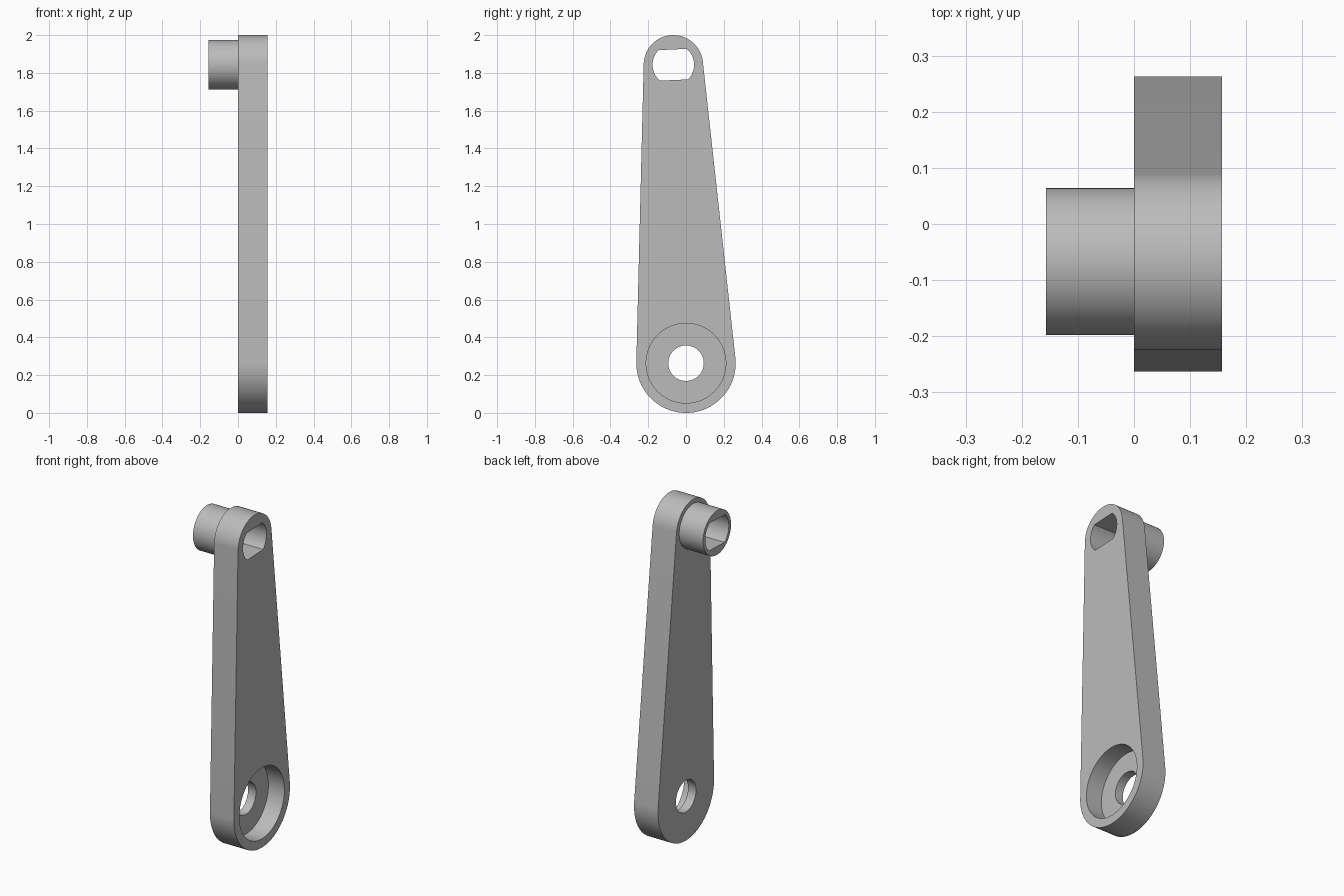
import bpy, bmesh, math
from mathutils import Vector

if "Cube" in bpy.data.objects:
    bpy.data.objects.remove(bpy.data.objects["Cube"], do_unlink=True)

THICK = 0.157
PIVOT, PIVOT_R = Vector((0, 0.263)), 0.263      # lower end, in (y, z)
TIP, TIP_R = Vector((-0.067, 1.843)), 0.157     # upper end
axis = TIP - PIVOT
LEAN = math.atan2(axis.y, axis.x)

grey = bpy.data.materials.new("plain grey")
grey.use_nodes = True
colour = (0.5, 0.5, 0.5, 1)
grey.diffuse_color = colour
grey.node_tree.nodes["Principled BSDF"].inputs["Base Color"].default_value = colour


def arc(centre, radius, start, end, steps):
    """Points along an arc, in (y, z)."""
    angles = [start + (end - start) * i / steps for i in range(steps + 1)]
    return [centre + radius * Vector((math.cos(a), math.sin(a))) for a in angles]


def circle(centre, radius, steps=96):
    return arc(centre, radius, 0, math.tau, steps)[:-1]


def extrude(name, outline, x0, x1):
    """Solid with a (y, z) outline running from x0 to x1."""
    bm = bmesh.new()
    base = bm.faces.new([bm.verts.new((x0, p.x, p.y)) for p in outline])
    out = bmesh.ops.extrude_face_region(bm, geom=[base])
    moved = [v for v in out["geom"] if isinstance(v, bmesh.types.BMVert)]
    bmesh.ops.translate(bm, verts=moved, vec=(x1 - x0, 0, 0))
    bmesh.ops.recalc_face_normals(bm, faces=bm.faces)
    mesh = bpy.data.meshes.new(name)
    bm.to_mesh(mesh)
    bm.free()
    mesh.materials.append(grey)
    obj = bpy.data.objects.new(name, mesh)
    bpy.context.collection.objects.link(obj)
    return obj


def combine(target, tool, operation):
    """Apply a boolean and remove the tool object."""
    mod = target.modifiers.new(operation, "BOOLEAN")
    mod.operation, mod.solver, mod.object = operation, "EXACT", tool
    bpy.context.view_layer.objects.active = target
    bpy.ops.object.modifier_apply(modifier=mod.name)
    bpy.data.objects.remove(tool, do_unlink=True)


# Tapered arm: two round ends joined by their tangents
spread = math.acos((PIVOT_R - TIP_R) / axis.length)
outline = arc(TIP, TIP_R, LEAN - spread, LEAN + spread, 48)
outline += arc(PIVOT, PIVOT_R, LEAN + spread, LEAN - spread + math.tau, 64)
arm = extrude("lever_arm", outline, 0, THICK)

# Hollow boss on the upper end, overlapping the arm so they fuse
boss = extrude("boss", circle(TIP, 0.131), -THICK, THICK / 2)
combine(arm, boss, "UNION")

# Double-flat socket through arm and boss, square to the arm's axis
half_flat = math.asin(0.081 / 0.11)
tilt = LEAN - math.pi / 2
socket = arc(TIP, 0.11, tilt - half_flat, tilt + half_flat, 24)
socket += arc(TIP, 0.11, tilt + math.pi - half_flat, tilt + math.pi + half_flat, 24)
combine(arm, extrude("socket", socket, -0.3, 0.3), "DIFFERENCE")

# Counterbored pivot hole
combine(arm, extrude("recess", circle(PIVOT, 0.211), 0.052, 0.3), "DIFFERENCE")
combine(arm, extrude("pivot_hole", circle(PIVOT, 0.094), -0.1, 0.3), "DIFFERENCE")

# Smooth round walls, crisp edges
bpy.ops.object.select_all(action="DESELECT")
arm.select_set(True)
bpy.context.view_layer.objects.active = arm
bpy.ops.object.shade_smooth_by_angle(angle=math.radians(30))
